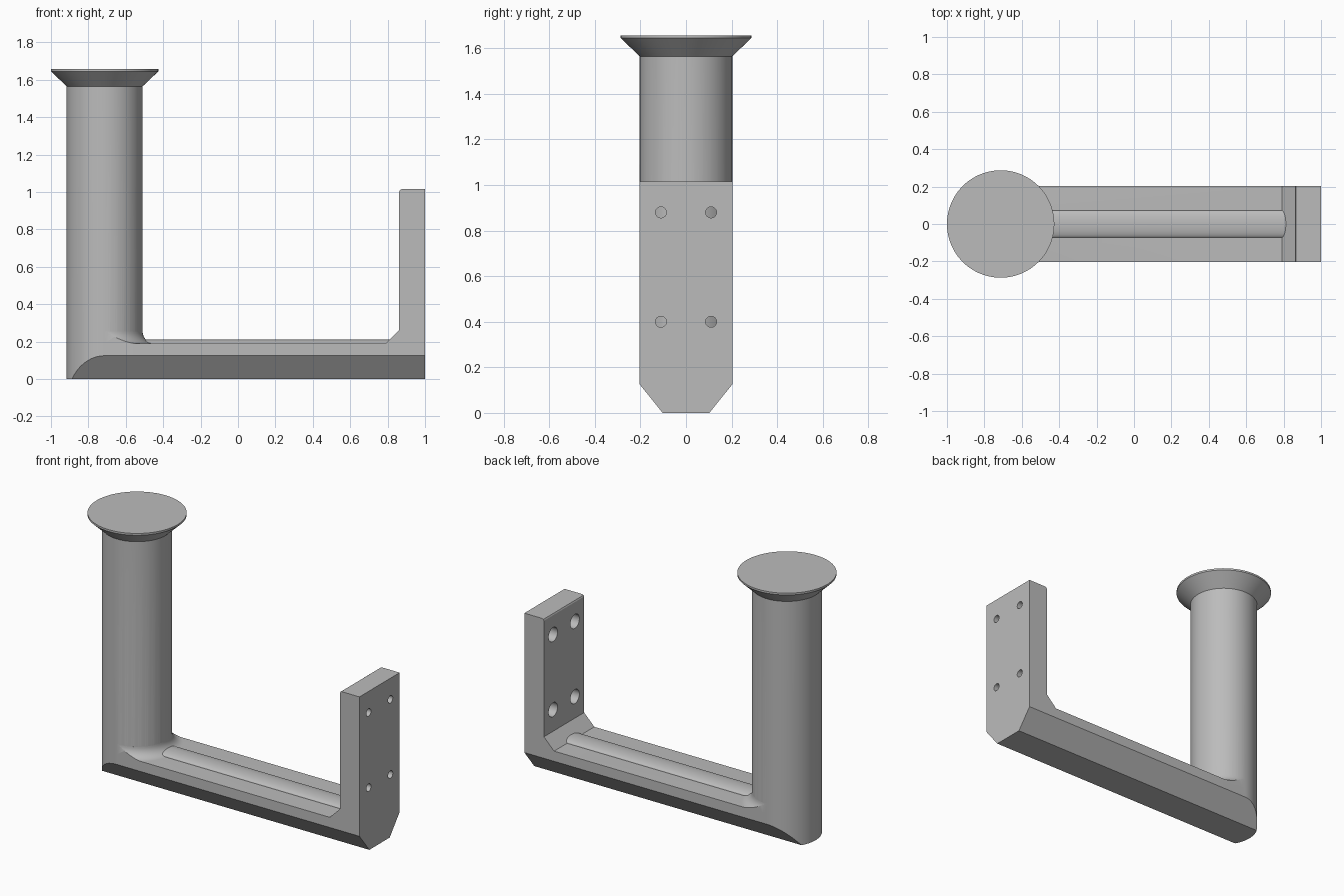
import bpy, bmesh
from math import sin, cos, pi
from mathutils import Matrix, Vector

if "Cube" in bpy.data.objects:
    bpy.data.objects.remove(bpy.data.objects["Cube"])

HALF = 0.203            # half width of the arm and radius of the post
POST_X = -0.713
ARM_TOP = 0.19

grey = bpy.data.materials.new("plain grey")
grey.use_nodes = True
grey.diffuse_color = (0.5, 0.5, 0.5, 1)
grey.node_tree.nodes["Principled BSDF"].inputs["Base Color"].default_value = (0.5, 0.5, 0.5, 1)


def finish(name, bm):
    bmesh.ops.recalc_face_normals(bm, faces=bm.faces)
    mesh = bpy.data.meshes.new(name)
    bm.to_mesh(mesh)
    bm.free()
    mesh.materials.append(grey)
    obj = bpy.data.objects.new(name, mesh)
    bpy.context.collection.objects.link(obj)
    return obj


def extrude(name, points, direction):
    """Closed outline of 3D points swept along a direction."""
    bm = bmesh.new()
    face = bm.faces.new([bm.verts.new(p) for p in points])
    swept = bmesh.ops.extrude_face_region(bm, geom=[face])["geom"]
    verts = [v for v in swept if isinstance(v, bmesh.types.BMVert)]
    bmesh.ops.translate(bm, verts=verts, vec=direction)
    return finish(name, bm)


def revolve(name, profile, start=0, angle=2 * pi, steps=96):
    """Turn a closed (radius, z) profile about the post axis."""
    bm = bmesh.new()
    full = angle > 6
    rings = []
    for i in range(steps if full else steps + 1):
        a = start + angle * i / steps
        rings.append([bm.verts.new((POST_X + r * cos(a), r * sin(a), z)) for r, z in profile])
    n = len(profile)
    for i in range(steps):
        a, b = rings[i], rings[(i + 1) % len(rings)]
        for j in range(n if not full else n - 1):
            k = (j + 1) % n
            bm.faces.new((a[j], a[k], b[k], b[j]))
    for j in (0, n - 1):
        if full:
            bm.faces.new([ring[j] for ring in rings])
    if not full:
        bm.faces.new(rings[0])
        bm.faces.new(rings[-1])
    return finish(name, bm)


def combine(target, other, operation):
    """Apply a boolean and remove the helper."""
    other.hide_render = True
    mod = target.modifiers.new("combine", "BOOLEAN")
    mod.operation, mod.object, mod.solver = operation, other, "EXACT"
    bpy.context.view_layer.objects.active = target
    bpy.ops.object.modifier_apply(modifier=mod.name)
    bpy.data.objects.remove(other)


# Arm and mounting plate from one side outline, with an eased inner top edge
side = [(POST_X, 0), (1, 0), (1, 1.015), (0.874, 1.015), (0.866, 1.011), (0.862, 1.003),
        (0.862, 0.262), (0.79, ARM_TOP), (POST_X, ARM_TOP)]
bracket = extrude("bracket", [(x, -HALF, z) for x, z in side], (0, 2 * HALF, 0))

# Round post
combine(bracket, revolve("post", [(HALF, 0), (HALF, 1.565)]), "UNION")

# Hollow curve where the post meets the arm, trimmed to the arm width
R = 0.065
curve = [(HALF + R - R * cos(t), ARM_TOP + R - R * sin(t))
         for t in [pi / 2 * i / 10 for i in range(11)]]
fillet = revolve("fillet", [(0.1, 0.1), (0.1, ARM_TOP + R)] + curve + [(HALF + R, 0.1)],
                 -pi / 2, pi, 64)
trim = extrude("trim", [(-1, -HALF, 0.05), (0, -HALF, 0.05), (0, HALF, 0.05), (-1, HALF, 0.05)],
               (0, 0, 0.5))
combine(fillet, trim, "INTERSECT")
combine(bracket, fillet, "UNION")

# Low rounded rib along the top of the arm
rib = [(-0.6, 0.072 * cos(pi * i / 16), ARM_TOP + 0.022 * sin(pi * i / 16)) for i in range(17)]
rib += [(-0.6, -0.072, 0.15), (-0.6, 0.072, 0.15)]
combine(bracket, extrude("rib", rib, (1.43, 0, 0)), "UNION")

# Sloped lower edges, running on through the foot of the post
for s in (-1, 1):
    wedge = [(-1.2, s * 0.1025, 0), (-1.2, s * HALF, 0.125), (-1.2, s * 0.286, 0.226),
             (-1.2, s * 0.286, -0.1), (-1.2, s * 0.1025, -0.1)]
    combine(bracket, extrude("wedge", wedge, (2.4, 0, 0)), "DIFFERENCE")


def drill(radius, x0, x1, y, z):
    bm = bmesh.new()
    bmesh.ops.create_cone(bm, cap_ends=True, segments=32, radius1=radius, radius2=radius,
                          depth=x1 - x0,
                          matrix=Matrix.Translation(Vector(((x0 + x1) / 2, y, z)))
                          @ Matrix.Rotation(pi / 2, 4, "Y"))
    combine(bracket, finish("drill", bm), "DIFFERENCE")


# Four screw holes, wider on the inner face
for y in (-0.11, 0.11):
    for z in (0.4, 0.88):
        drill(0.024, 0.8, 1.1, y, z)
        drill(0.045, 0.8, 0.93, y, z)

# Flared cap
cap = revolve("flared_cap", [(HALF, 1.565), (0.287, 1.645), (0.287, 1.657)])

for obj in (bracket, cap):
    bpy.ops.object.select_all(action="DESELECT")
    obj.select_set(True)
    bpy.context.view_layer.objects.active = obj
    bpy.ops.object.shade_smooth_by_angle(angle=0.45)
